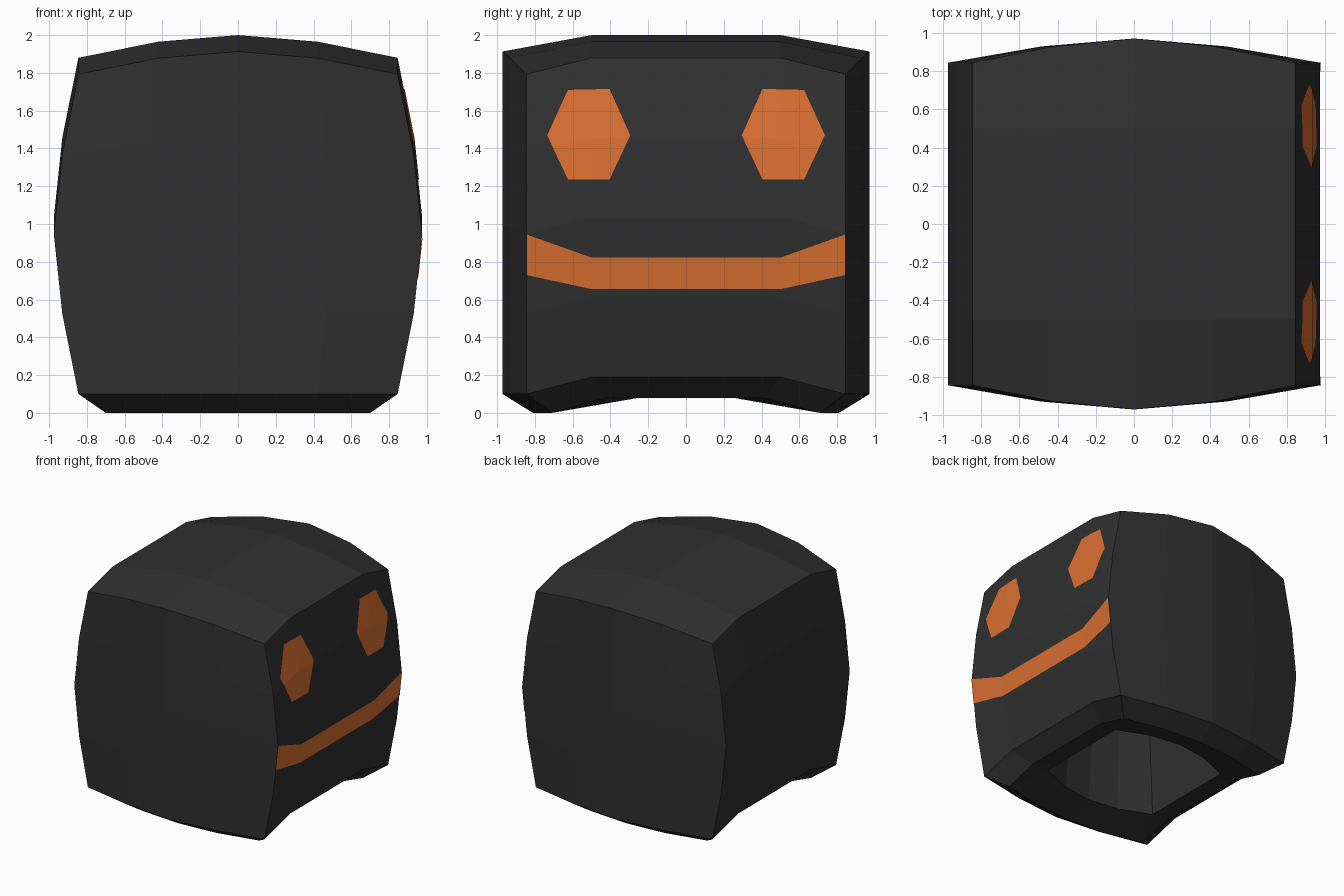
import bpy, bmesh
from mathutils import Vector

if "Cube" in bpy.data.objects:
    bpy.data.objects.remove(bpy.data.objects["Cube"])

U = (-1, -.5, 0, .5, 1)                      # columns across front and back
TOP = {0: 2.0, .5: 1.965, 1: 1.88}           # crown height per column


def material(name, rgb):
    m = bpy.data.materials.new(name)
    m.diffuse_color = (*rgb, 1)
    m.use_nodes = True
    m.node_tree.nodes["Principled BSDF"].inputs["Base Color"].default_value = m.diffuse_color
    return m


black = material("charcoal", (.03, .03, .03))
orange = material("orange", (.70, .16, .031))


def ring(bm, half_x, ys, side_y, z_front, z_side):
    """14-point loop: bowed front/back (ys = middle, half, corner), straight sides."""
    y = dict(zip((0, .5, 1), ys))
    front = [(u * half_x, -y[abs(u)], z_front(abs(u))) for u in U]
    right = [(half_x, s * side_y, z_side) for s in (-1, 1)]
    pts = front + right
    pts += [(-a, -b, c) for a, b, c in pts]  # other half by 180 degree turn
    return [bm.verts.new(p) for p in pts]


def finish(bm, name, mat):
    me = bpy.data.meshes.new(name)
    bm.to_mesh(me)
    me.materials.append(mat)
    ob = bpy.data.objects.new(name, me)
    bpy.context.collection.objects.link(ob)
    return ob


# Body: bulging walls from the rim upwards
body = bmesh.new()
BOW = (.972, .93, .845)
drop = lambda u: TOP[u] - .087               # front top edge sits below the crown
rings = [
    ring(body, .46, (.48, .45, .36), .22, lambda u: .9, .9),      # cavity ceiling
    ring(body, .545, (.567, .53, .42), .25, lambda u: .08, .08),  # cavity mouth
    ring(body, .70, (.81, .785, .71), .42, lambda u: 0, .08),     # bottom rim
]
for t, hx in zip((0, .25, .5, .75, 1), (.845, .93, .975, .93, .845)):
    rings.append(ring(body, hx, BOW, .5,
                      lambda u: .1 + t * (drop(u) - .1), .19 + t * 1.69))
for a, b in zip(rings, rings[1:]):
    for i in range(14):
        j = (i + 1) % 14
        body.faces.new((a[i], a[j], b[j], b[i]))
body.faces.new(rings[0])

# Crown: four rows across the top
r = rings[-1]


def crown_row(left, right, y):
    mid = [body.verts.new((u * .845, y, TOP[abs(u)])) for u in U[1:4]]
    return [left, *mid, right]


rows = [r[0:5], crown_row(r[13], r[5], -.5), crown_row(r[12], r[6], .5), r[11:6:-1]]
for a, b in zip(rows, rows[1:]):
    for i in range(4):
        body.faces.new((a[i], a[i + 1], b[i + 1], b[i]))
bmesh.ops.recalc_face_normals(body, faces=body.faces)
finish(body, "body", black)


# Painted patches: pieces of the right wall trimmed to convex (y, z) outlines
def patch(name, outlines):
    out = bmesh.new()
    for poly in outlines:
        bm = body.copy()
        bm.normal_update()
        bmesh.ops.delete(bm, geom=[f for f in bm.faces if f.normal.x < .5
                                   or f.calc_center_median().x < .8], context='FACES')
        pts = [Vector((0, y, z)) for y, z in poly]
        centre = sum(pts, Vector()) / len(pts)
        for p, q in zip(pts, pts[1:] + pts[:1]):
            n = (q - p).cross(Vector((1, 0, 0)))
            if n.dot(p - centre) < 0:
                n.negate()
            bmesh.ops.bisect_plane(bm, geom=bm.verts[:] + bm.edges[:] + bm.faces[:],
                                   plane_co=p, plane_no=n, clear_outer=True)
        bmesh.ops.translate(bm, verts=bm.verts, vec=(.004, 0, 0))
        tmp = bpy.data.meshes.new("tmp")
        bm.to_mesh(tmp)
        out.from_mesh(tmp)
        bpy.data.meshes.remove(tmp)
        bm.free()
    finish(out, name, orange)
    out.free()


# Eyes
EYE = [(.735, 1.47), (.625, 1.71), (.405, 1.715), (.295, 1.47), (.405, 1.235), (.625, 1.235)]
for s, side in ((-1, "front"), (1, "back")):
    patch(side + "_eye", [[(s * y, z) for y, z in EYE]])

# Mouth
END = [(.5, .822), (.845, .945), (.845, .73), (.5, .655)]
patch("mouth", [[(-.5, .822), (.5, .822), (.5, .655), (-.5, .655)],
                END, [(-y, z) for y, z in END]])
body.free()
